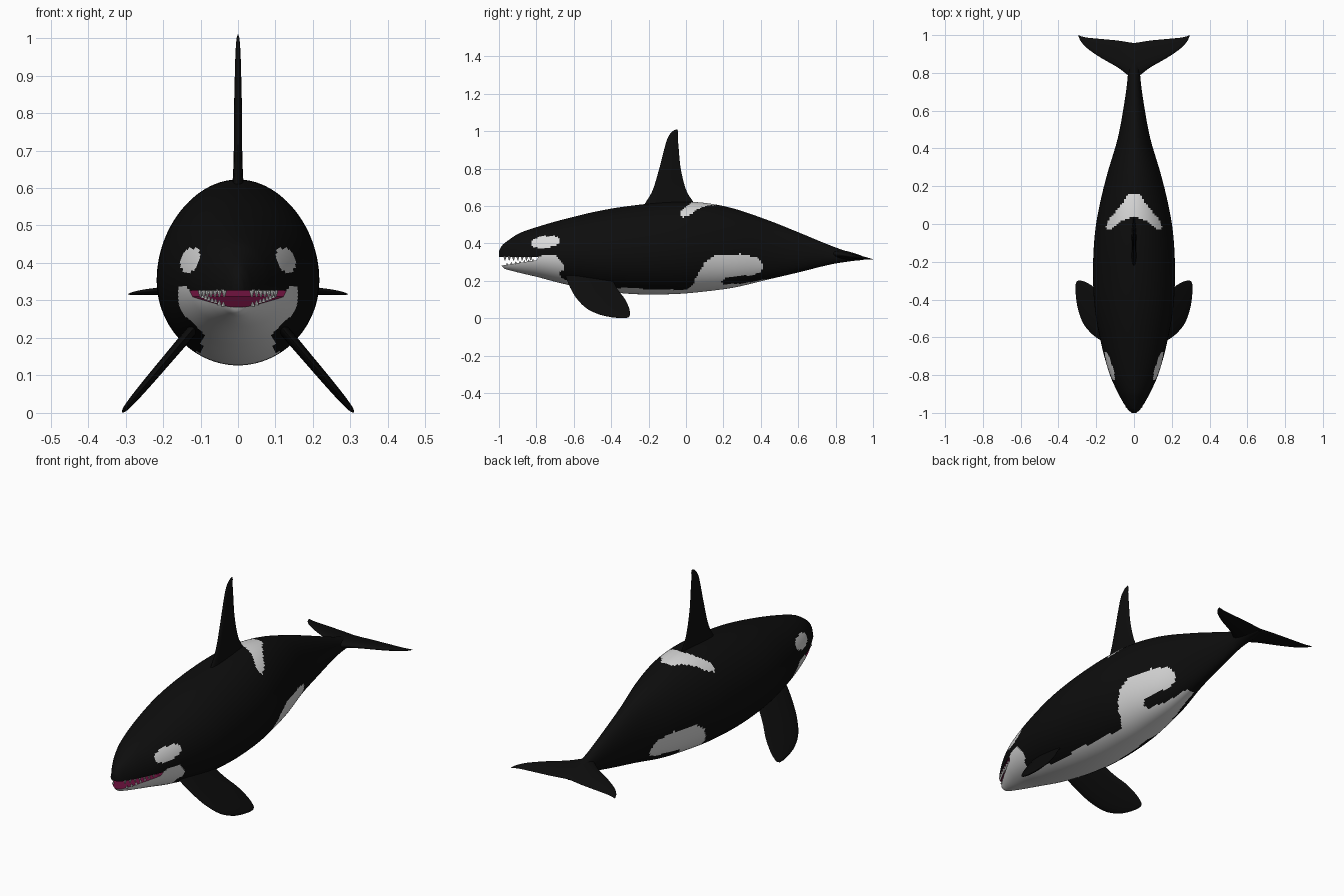
import bpy, bmesh, math
from mathutils import Matrix, Vector

if "Cube" in bpy.data.objects:
    bpy.data.objects.remove(bpy.data.objects["Cube"])


def material(name, rgb):
    m = bpy.data.materials.new(name)
    m.diffuse_color = (*rgb, 1)
    m.use_nodes = True
    m.node_tree.nodes["Principled BSDF"].inputs["Base Color"].default_value = m.diffuse_color
    return m


BLACK = material("black skin", (0.004, 0.004, 0.004))
WHITE = material("white skin", (0.70, 0.70, 0.70))
RED = material("mouth crimson", (0.13, 0.005, 0.04))


def sample(rows, t):
    """Smooth interpolation of table rows keyed by their first column."""
    n = len(rows)
    i = 0
    while i < n - 2 and t > rows[i + 1][0]:
        i += 1

    def slope(k, c):
        a, b = rows[max(k - 1, 0)], rows[min(k + 1, n - 1)]
        return (b[c] - a[c]) / (b[0] - a[0])
    p, q = rows[i], rows[i + 1]
    h = q[0] - p[0]
    u = (t - p[0]) / h
    out = []
    for c in range(1, len(p)):
        out.append((2*u**3 - 3*u*u + 1) * p[c] + (u**3 - 2*u*u + u) * h * slope(i, c)
                   + (3*u*u - 2*u**3) * q[c] + (u**3 - u*u) * h * slope(i + 1, c))
    return out


def finish(bm, name, mats):
    bmesh.ops.recalc_face_normals(bm, faces=bm.faces[:])
    me = bpy.data.meshes.new(name)
    bm.to_mesh(me)
    bm.free()
    ob = bpy.data.objects.new(name, me)
    bpy.context.collection.objects.link(ob)
    for m in mats:
        me.materials.append(m)
    return ob


def smooth(ob, angle=40):
    bpy.ops.object.select_all(action='DESELECT')
    ob.select_set(True)
    bpy.context.view_layer.objects.active = ob
    bpy.ops.object.shade_smooth_by_angle(angle=math.radians(angle))


def loft(rings, name, mats):
    bm = bmesh.new()
    vs = [[bm.verts.new(p) for p in r] for r in rings]
    n = len(vs[0])
    for a, b in zip(vs, vs[1:]):
        for i in range(n):
            j = (i + 1) % n
            bm.faces.new((a[i], a[j], b[j], b[i]))
    bm.faces.new(vs[0])
    bm.faces.new(vs[-1])
    return finish(bm, name, mats)


def inside(poly, x, y):
    hit = False
    for (ax, ay), (bx, by) in zip(poly, poly[1:] + poly[:1]):
        if (ay > y) != (by > y) and x < (bx - ax) * (y - ay) / (by - ay) + ax:
            hit = not hit
    return hit


# Body: y, half width, top, bottom
BODY = [
    (-1.0, .012, .36, .315), (-.985, .03, .387, .28), (-.97, .041, .402, .265),
    (-.94, .06, .424, .256), (-.89, .087, .455, .243), (-.8, .127, .487, .222),
    (-.65, .17, .53, .183), (-.45, .207, .577, .146), (-.25, .217, .607, .128),
    (-.05, .207, .622, .13), (.1, .182, .617, .143), (.26, .143, .585, .165),
    (.45, .087, .52, .21), (.6, .058, .46, .245), (.77, .034, .39, .287),
    (.88, .03, .35, .305), (.95, .01, .325, .312)]
N, SIDES = 220, 104
rings = []
for k in range(N + 1):
    y = -1 + 1.95 * (k / N) ** 1.15
    w, top, bot = sample(BODY, y)
    mid = bot + .47 * (top - bot)
    ring = []
    for i in range(SIDES):
        a = math.tau * i / SIDES
        h = top - mid if math.sin(a) > 0 else mid - bot
        ring.append((w * math.cos(a), y, mid + h * math.sin(a)))
    rings.append(ring)
body = loft(rings, "body", [BLACK, WHITE, RED])

# Open mouth: wedge cut from the snout
WEDGE = [(-1.1, .327), (-.79, .327), (-.80, .31), (-1.1, .265)]
cutter = loft([[(x, y, z) for y, z in WEDGE] for x in (-.3, .3)], "mouth_cutter", [RED])
cutter.hide_render = True
mod = body.modifiers.new("mouth", 'BOOLEAN')
mod.operation = 'DIFFERENCE'
mod.solver = 'EXACT'
mod.object = cutter
bpy.ops.object.select_all(action='DESELECT')
bpy.context.view_layer.objects.active = body
body.select_set(True)
bpy.ops.object.modifier_apply(modifier=mod.name)
bpy.data.objects.remove(cutter)

# Skin pattern: side outlines in (y, z), saddle outline in (x, y)
BELLY = [
    (-1.1, 0), (-1.1, .318), (-.81, .318), (-.76, .34), (-.70, .335), (-.66, .295),
    (-.65, .262), (-.68, .245), (-.67, .215), (-.62, .20), (-.5, .178), (-.4, .165),
    (-.2, .155), (0, .152), (.035, .175), (.055, .22), (.1, .3), (.15, .335),
    (.29, .345), (.38, .325), (.415, .285), (.4, .245), (.35, .23), (.22, .22),
    (.19, .195), (.2, .182), (.3, .185), (.43, .21), (.43, 0)]
SADDLE = [(-.01, .16), (.03, .155), (.08, .085), (.13, .03), (.15, -.02),
          (.14, -.032), (.11, -.022), (.06, .02), (-.01, .045)]


def on_wedge(p):
    for (ay, az), (by, bz) in zip(WEDGE, WEDGE[1:]):
        d = Vector((by - ay, bz - az)).normalized()
        if all(abs(d.x * (v.z - az) - d.y * (v.y - ay)) < 2e-5 for v in p):
            return True
    return False


me = body.data
for f in me.polygons:
    x, y, z = f.center
    f.material_index = 0
    if y < -.785 and on_wedge([me.vertices[i].co for i in f.vertices]):
        f.material_index = 2
    elif inside(BELLY, y, z) or (z > .42 and inside(SADDLE, abs(x), y)):
        f.material_index = 1
    elif (abs(y + .752) / .077) ** 2.4 + (abs(z - .408 - .1 * (y + .75)) / .031) ** 2.4 < 1:
        f.material_index = 1
smooth(body)


# Fins: span, leading edge, trailing edge, half thickness
def fin(name, rows, place, n=36, m=28):
    out = []
    for k in range(n + 1):
        s = rows[0][0] + (rows[-1][0] - rows[0][0]) * (1 - (1 - k / n) ** 1.7)
        lead, trail, t = sample(rows, s)
        ring = []
        for i in range(m):
            a = math.tau * i / m
            c = math.cos(a)
            y = (lead + trail) / 2 - (trail - lead) / 2 * c
            ring.append(place(s, y, t * math.sin(a) * (.85 + .3 * c)))
        out.append(ring)
    smooth(loft(out, name, [BLACK]), 60)


fin("dorsal_fin", [
    (.57, -.245, .07, .02), (.62, -.215, .04, .016), (.68, -.18, .003, .013),
    (.8, -.143, -.028, .012), (.92, -.112, -.04, .009), (.97, -.095, -.044, .007),
    (1.0, -.072, -.043, .004), (1.01, -.053, -.046, .001)],
    lambda s, y, o: (o, y, s))

FLUKE = [
    (0, .76, .958, .028), (.035, .79, .963, .022), (.085, .828, .971, .016),
    (.18, .883, .98, .011), (.25, .932, .987, .007), (.28, .965, .994, .004),
    (.293, .99, 1.0, .001)]
# Flipper span is measured downward (negative height)
FLIPPER = [
    (-.25, -.65, -.41, .016), (-.2, -.635, -.39, .016), (-.15, -.612, -.362, .015),
    (-.1, -.58, -.325, .014), (-.05, -.527, -.303, .012), (-.02, -.46, -.30, .009),
    (-.007, -.40, -.305, .006), (-.001, -.35, -.32, .001)]
for side, sx in (("left", 1), ("right", -1)):
    fin("tail_fluke_" + side, FLUKE,
        lambda s, y, o: (sx * s, y, .345 - .14 * (y - .79) + o))
    fin("flipper_" + side, FLIPPER,
        lambda s, y, o: (sx * (.31 + .85 * s + .76 * o), y, -s + .65 * o))

# Teeth: small cones along both jaws
bm = bmesh.new()
for sx in (-1, 1):
    for k in range(7):
        for upper in (True, False):
            y = -.968 + .023 * k + (0 if upper else .0115)
            w = sample(BODY, y)[0]
            if upper:
                p, r1, r2, d = (sx * .87 * w, y, .319), .002, .008, .02
            else:
                p, r1, r2, d = (sx * .78 * w, y, .31 + .15 * (y + .8) + .004), .006, .0015, .012
            bmesh.ops.create_cone(bm, cap_ends=True, segments=8, radius1=r1, radius2=r2,
                                  depth=d, matrix=Matrix.Translation(p))
smooth(finish(bm, "teeth", [WHITE]))
